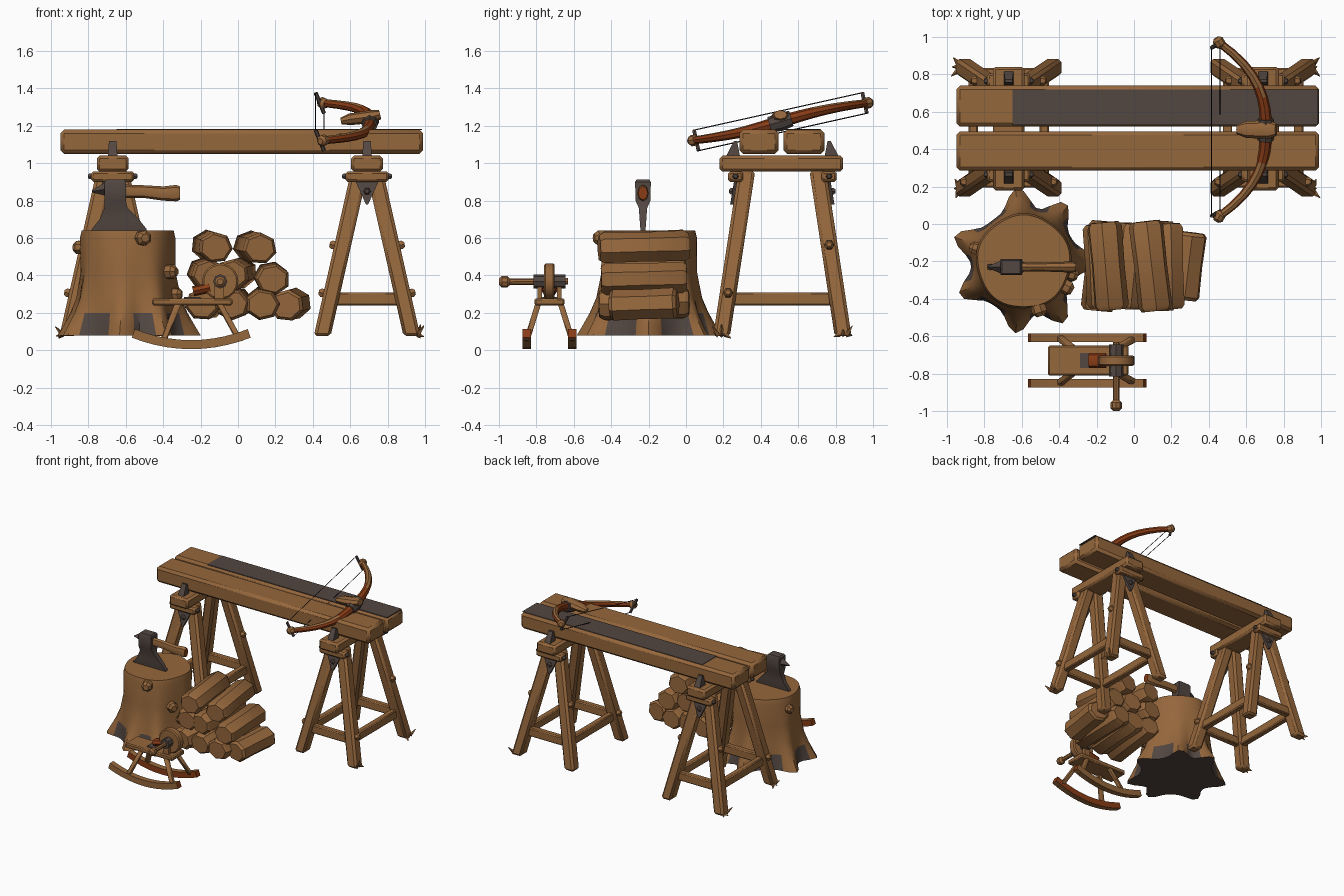
import bpy, bmesh, math, random
from mathutils import Vector as V

random.seed(4)
cube = bpy.data.objects.get("Cube")
if cube:
    bpy.data.objects.remove(cube)


def material(name, rgb):
    m = bpy.data.materials.new(name)
    m.use_nodes = True
    m.diffuse_color = (*rgb, 1)
    m.node_tree.nodes["Principled BSDF"].inputs["Base Color"].default_value = (*rgb, 1)
    return m


WOOD = material("brown_wood", (0.30, 0.135, 0.045))
DARK = material("dark_iron", (0.085, 0.062, 0.053))
RED = material("red_brown_wood", (0.25, 0.045, 0.008))
CORD = material("black_cord", (0.012, 0.01, 0.01))


def loft(name, rings, mat, bevel=0.0):
    """Skin a list of point rings, with capped ends."""
    bm = bmesh.new()
    rows = [[bm.verts.new(p) for p in ring] for ring in rings]
    n = len(rows[0])
    for a, b in zip(rows, rows[1:]):
        for i in range(n):
            bm.faces.new((a[i], a[(i + 1) % n], b[(i + 1) % n], b[i]))
    bm.faces.new(rows[0])
    bm.faces.new(rows[-1])
    bmesh.ops.recalc_face_normals(bm, faces=bm.faces)
    if bevel:
        bmesh.ops.bevel(bm, geom=bm.edges[:], offset=bevel, segments=1, affect='EDGES')
    mesh = bpy.data.meshes.new(name)
    bm.to_mesh(mesh)
    bm.free()
    mesh.materials.append(mat)
    obj = bpy.data.objects.new(name, mesh)
    bpy.context.collection.objects.link(obj)
    bpy.ops.object.select_all(action='DESELECT')
    obj.select_set(True)
    bpy.context.view_layer.objects.active = obj
    bpy.ops.object.shade_smooth_by_angle(angle=math.radians(38))
    return obj


def paint(obj, mat, rule):
    obj.data.materials.append(mat)
    for f in obj.data.polygons:
        if rule(f):
            f.material_index = len(obj.data.materials) - 1


def rect(c, hx, hy):
    return [V((c[0] + sx * hx, c[1] + sy * hy, c[2]))
            for sx, sy in ((-1, -1), (1, -1), (1, 1), (-1, 1))]


def bar(name, a, b, hx, hy, mat=WOOD, bevel=0.0):
    """Post with level ends between two points."""
    return loft(name, [rect(a, hx, hy), rect(b, hx, hy)], mat, bevel)


def box(name, lo, hi, mat=WOOD, bevel=0.0):
    cx, cy = (lo[0] + hi[0]) / 2, (lo[1] + hi[1]) / 2
    return bar(name, (cx, cy, lo[2]), (cx, cy, hi[2]), hi[0] - cx, hi[1] - cy, mat, bevel)


def tube(name, path, radii, mat=WOOD, sides=8, squash=(1, 1), turn=0.0):
    """Round or faceted tube along a path."""
    path = [V(p) for p in path]
    if not isinstance(radii, (list, tuple)):
        radii = [radii] * len(path)
    rings = []
    for i, p in enumerate(path):
        t = (path[min(i + 1, len(path) - 1)] - path[max(i - 1, 0)]).normalized()
        u = t.cross(V((0, 1, 0)) if abs(t.z) > 0.9 else V((0, 0, 1))).normalized()
        v = u.cross(t)
        angles = [turn + math.tau * k / sides for k in range(sides)]
        rings.append([p + radii[i] * (u * math.cos(a) * squash[0] + v * math.sin(a) * squash[1])
                      for a in angles])
    return loft(name, rings, mat)


def knob(name, c, direction, r, mat=WOOD, sides=6):
    """Rounded stud poking along a direction."""
    c, d = V(c), V(direction).normalized() * r
    return tube(name, [c - d, c - d * 0.5, c + d * 0.5, c + d], [r * 0.55, r, r, r * 0.55], mat, sides)


# Table beams, the rear one with a dark worn top
box("front_beam", (-0.95, 0.285, 1.05), (0.99, 0.495, 1.18), WOOD, 0.02)
box("rear_beam", (-0.95, 0.52, 1.05), (0.99, 0.74, 1.18), WOOD, 0.02)
box("rear_beam_worn_top", (-0.65, 0.53, 1.178), (0.985, 0.718, 1.184), DARK)

# Two trestles
MID = 0.515
for cx, side in ((-0.67, "right"), (0.69, "left")):
    n = side + "_trestle_"
    box(n + "cap", (cx - 0.085, 0.18, 0.955), (cx + 0.085, 0.84, 1.04), WOOD, 0.015)
    for sy in (-1, 1):
        y = MID + sy * 0.25
        box(n + "clamp", (cx - 0.115, y - 0.04, 0.9), (cx + 0.115, y + 0.04, 0.957), WOOD, 0.012)
        loft(n + "wedge", [rect((cx, MID + sy * 0.265, 1.03), 0.026, 0.04),
                           rect((cx, MID + sy * 0.25, 1.12), 0.02, 0.008)], DARK)
        # Iron gusset with its bolt
        y = MID + sy * 0.245
        loft(n + "gusset", [rect((cx, y + sy * 0.022, 0.78), 0.006, 0.012),
                            rect((cx, y, 0.91), 0.065, 0.012)], DARK)
        knob(n + "bolt", (cx, y + sy * 0.02, 0.85), (0, sy, 0), 0.02, DARK)
        # Low rails along x
        box(n + "rail", (cx - 0.19, MID + sy * 0.295 - 0.025, 0.24),
            (cx + 0.19, MID + sy * 0.295 + 0.025, 0.31), WOOD, 0.008)
        for sx in (-1, 1):
            foot = V((cx + sx * 0.24, MID + sy * 0.325, 0.075))
            top = V((cx + sx * 0.04, MID + sy * 0.19, 0.96))
            bar(n + "leg", foot, top, 0.045, 0.045, WOOD, 0.016)
            knob(n + "clamp_nut", (cx + sx * 0.115, MID + sy * 0.25, 0.93), (sx, 0, 0), 0.018, DARK)
            p = foot.lerp(top, 0.26 if sy < 0 else 0.55)
            knob(n + "leg_knot", p + V((sx * 0.045, 0, 0)), (sx, 0, 0.2), 0.026)
            # Splinters at the outer feet
            if sx * cx > 0:
                for k in range(3):
                    q = foot + V((sx * 0.03, sy * 0.02 * (k - 1), 0.01))
                    tip = q + V((sx * random.uniform(0.01, 0.04), sy * 0.03 * (k - 1),
                                 random.uniform(-0.03, 0.06)))
                    tube(n + "splinter", [q, tip], [0.016, 0.002], WOOD, 4)
    for sx in (-1, 1):
        box(n + "side_rail", (cx + sx * 0.19 - 0.025, MID - 0.29, 0.24),
            (cx + sx * 0.19 + 0.025, MID + 0.29, 0.31), WOOD, 0.008)

# Chopping stump with flared roots
SX, SY = -0.59, -0.2
ROOTS = [math.radians(a) for a in (0, 54, 95, 160, 208, 264, 304)]


def root(a):
    return max(math.exp(-(math.remainder(a - r, math.tau) / 0.21) ** 2) for r in ROOTS)


rings = []
for z, r, flare in ((0.08, 0.28, 0.11), (0.13, 0.275, 0.085), (0.2, 0.27, 0.05), (0.28, 0.26, 0.025),
                    (0.42, 0.248, 0.008), (0.6, 0.255, 0), (0.64, 0.245, 0)):
    ring = []
    for k in range(56):
        a = math.tau * k / 56
        d = r + flare * root(a) + 0.004 * math.sin(5 * a)
        ring.append(V((SX + d * math.cos(a), SY + d * math.sin(a), z)))
    rings.append(ring)
stump = loft("stump", rings, WOOD)
paint(stump, DARK, lambda f: f.normal.z < -0.9 or (
    f.center.z < 0.18 and root(math.atan2(f.center.y - SY, f.center.x - SX)) < 0.42))
for deg, z, r in ((288, 0.6, 0.042), (329, 0.42, 0.04), (165, 0.55, 0.035), (345, 0.3, 0.035)):
    d = V((math.cos(math.radians(deg)), math.sin(math.radians(deg)), 0))
    knob("stump_knot", V((SX, SY, z)) + d * 0.265, d, r, WOOD, 7)

# Axe stuck in the stump
AY = -0.23
loft("axe_head", [rect(((a + b) / 2, AY, z), (b - a) / 2, t) for z, a, b, t in (
    (0.6, -0.80, -0.48, 0.006), (0.65, -0.78, -0.49, 0.014), (0.7, -0.74, -0.53, 0.018),
    (0.76, -0.715, -0.59, 0.022), (0.8, -0.715, -0.6, 0.04), (0.9, -0.715, -0.6, 0.042),
    (0.912, -0.705, -0.61, 0.035))], DARK)
tube("axe_spike", [(-0.71, AY, 0.86), (-0.78, AY, 0.85)], [0.035, 0.006], DARK, 4)
handle = tube("axe_handle", [(-0.62, AY, 0.85), (-0.5, AY, 0.848), (-0.4, AY, 0.838), (-0.33, AY, 0.84),
                             (-0.31, AY, 0.84)], [0.036, 0.034, 0.038, 0.044, 0.036], WOOD, 8, (0.7, 1))
paint(handle, RED, lambda f: f.normal.x > 0.6)

# Log pile
LOGS = [(-0.17, 0.25), (-0.02, 0.25), (0.13, 0.25), (0.28, 0.245), (-0.17, 0.41), (-0.01, 0.41),
        (0.18, 0.385), (-0.14, 0.555), (0.09, 0.55)]
for x, z in LOGS:
    yaw, short = random.uniform(-0.03, 0.03), 0.06 if x > 0.2 else random.uniform(0, 0.02)
    pts = [(x + yaw * s, -0.225 + (0.24 - short) * s, z + 0.006 * s) for s in (-1, -0.9, 0, 0.9, 1)]
    tube("log", pts, [0.074, 0.09, 0.086, 0.09, 0.074], WOOD, 7, (1.05, 0.95), random.uniform(0, 1))

# Rocking grindstone stand
GY = -0.73
for sy in (-1, 1):
    y = GY + sy * 0.122
    xs = [-0.56 + 0.062 * i for i in range(11)]
    rocker = tube("rocker", [(x, y, 0.03 + 0.06 * ((x + 0.25) / 0.31) ** 2) for x in xs],
                  0.034, WOOD, 4, (0.95, 1), math.pi / 4)
    paint(rocker, RED, lambda f: f.normal.y * sy < -0.7 or abs(f.normal.x) > 0.7)
    for x0, x1 in ((-0.32, -0.4), (-0.1, 0.01)):
        bar("stand_leg", (x1, y, 0.05), (x0, GY + sy * 0.06, 0.25), 0.018, 0.016, WOOD, 0.005)
    box("axle_support", (-0.125, GY + sy * 0.052 - 0.012, 0.27), (-0.075, GY + sy * 0.052 + 0.012, 0.39))
box("stand_seat", (-0.46, GY - 0.08, 0.24), (-0.03, GY + 0.08, 0.278), WOOD, 0.008)
WX, WZ = -0.095, 0.368
tube("grindstone", [(WX, GY + d, WZ) for d in (-0.028, -0.02, 0.02, 0.028)],
     [0.088, 0.097, 0.097, 0.088], WOOD, 18)
tube("grindstone_hub", [(WX, GY - 0.085, WZ), (WX, GY + 0.085, WZ)], 0.038, DARK, 8)
tube("crank_axle", [(WX, -0.965, 0.366), (WX, GY + 0.1, WZ)], 0.017, WOOD, 8)
knob("crank_knob", (WX, -0.97, 0.366), (0, 1, 0), 0.03, WOOD, 8)
tube("tool_rest", [(-0.24, GY, 0.315), (-0.15, GY, 0.335)], 0.034, RED, 8, (1.2, 0.8))
box("tool_rest_plate", (-0.29, GY - 0.04, 0.276), (-0.2, GY + 0.04, 0.284), DARK)

# Bow resting on the beams
bow = []
for i in range(17):
    s = -1 + i / 8
    bow.append(V((0.705 - 0.25 * abs(s) ** 2.6, 0.505 + 0.465 * s,
                  1.222 + 0.1 * s + 0.012 * math.sin(math.pi * s))))
limb = tube("bow_limbs", bow, [0.034 - 0.013 * abs(i / 8 - 1) for i in range(17)], RED, 8)
paint(limb, WOOD, lambda f: f.normal.z > 0.6 and abs(f.center.y - 0.505) > 0.2)
tube("bow_grip", bow[7:10], [0.042, 0.05, 0.042], DARK, 8)
tube("bow_rest", [(0.55, 0.505, 1.225), (0.6, 0.505, 1.235), (0.72, 0.505, 1.25), (0.76, 0.505, 1.26)],
     [0.025, 0.045, 0.05, 0.035], WOOD, 8, (1, 0.7))
nocks = []
for tip, s in ((bow[0], -1), (bow[-1], 1)):
    knob("bow_tip", tip, (-0.6, s, 0.2 * s), 0.03, WOOD, 8)
    base = tip + V((-0.01, -s * 0.015, 0))
    ends = [base + V((-0.03, -0.012, 0.055)), base + V((0.015, 0.012, -0.055))]
    tube("bow_nock", ends, 0.011, DARK, 6)
    nocks.append(ends)
for a, b in zip(*nocks):
    tube("bow_string", [a, b], 0.003, CORD, 4)
